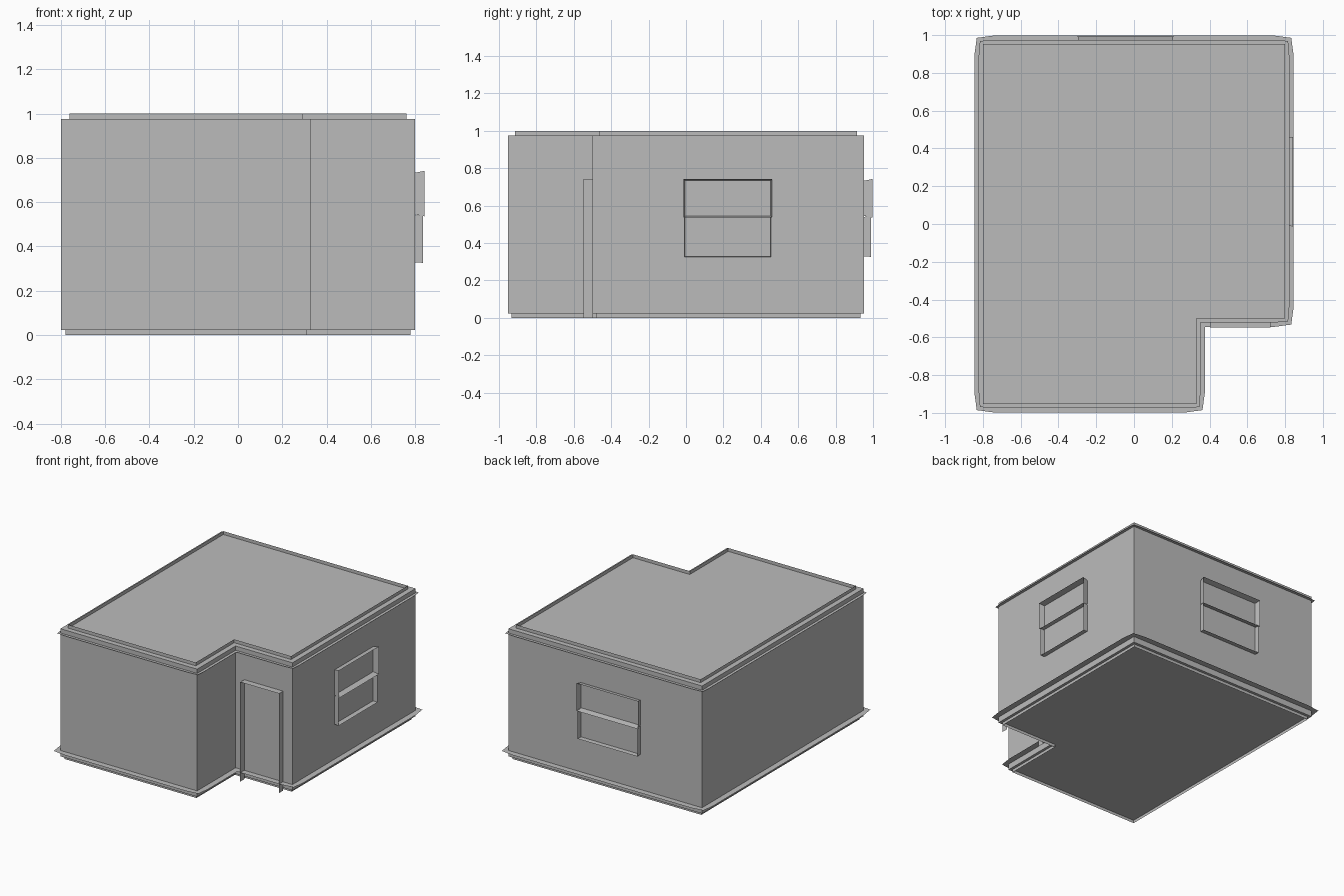
import bpy, bmesh
from mathutils import Vector

if "Cube" in bpy.data.objects:
    bpy.data.objects.remove(bpy.data.objects["Cube"])

grey = bpy.data.materials.new("plain_grey")
grey.diffuse_color = (0.5, 0.5, 0.5, 1)
grey.use_nodes = True
grey.node_tree.nodes["Principled BSDF"].inputs["Base Color"].default_value = grey.diffuse_color

# L-shaped footprint, counter-clockwise
PLAN = [Vector(p) for p in [(-0.8, -0.953), (0.33, -0.953), (0.33, -0.5),
                            (0.8, -0.5), (0.8, 0.953), (-0.8, 0.953)]]
FLOOR_Z, ROOF_Z = 0.022, 0.975


def finish(name, bm):
    me = bpy.data.meshes.new(name)
    bm.to_mesh(me)
    bm.free()
    me.materials.append(grey)
    ob = bpy.data.objects.new(name, me)
    bpy.context.collection.objects.link(ob)
    return ob


def corner_dirs():
    """For every corner: point, incoming and outgoing directions and outward normals."""
    out = []
    for i, p in enumerate(PLAN):
        a = (p - PLAN[i - 1]).normalized()
        b = (PLAN[(i + 1) % len(PLAN)] - p).normalized()
        out.append((p, a, b, Vector((a.y, -a.x)), Vector((b.y, -b.x))))
    return out


def prism(name, z0, z1):
    bm = bmesh.new()
    face = bm.faces.new([bm.verts.new((p.x, p.y, z0)) for p in PLAN])
    res = bmesh.ops.extrude_face_region(bm, geom=[face])
    top = [v for v in res["geom"] if isinstance(v, bmesh.types.BMVert)]
    bmesh.ops.translate(bm, verts=top, vec=(0, 0, z1 - z0))
    bmesh.ops.recalc_face_normals(bm, faces=bm.faces)
    return finish(name, bm)


def upstand(name, inset, z0, z1):
    """Thin vertical strip following the footprint, set in from the wall."""
    bm = bmesh.new()
    pts = [p - (n + m) * inset for p, a, b, n, m in corner_dirs()]
    low = [bm.verts.new((p.x, p.y, z0)) for p in pts]
    high = [bm.verts.new((p.x, p.y, z1)) for p in pts]
    for i in range(len(pts)):
        j = (i + 1) % len(pts)
        bm.faces.new((low[i], low[j], high[j], high[i]))
    return finish(name, bm)


def ledge(name, reach, z):
    """Thin flat strip around the wall, clipped at outer corners."""
    inner, outer = [], []
    for p, a, b, n, m in corner_dirs():
        if a.cross(b) > 0:
            inner += [p - a * 0.06, p, p + b * 0.06]
            outer += [p - a * 0.06 + n * reach, p + (n + m) * reach * 0.72,
                      p + b * 0.06 + m * reach]
        else:
            inner.append(p)
            outer.append(p + (n + m) * reach)
    bm = bmesh.new()
    vi = [bm.verts.new((p.x, p.y, z)) for p in inner]
    vo = [bm.verts.new((p.x, p.y, z)) for p in outer]
    for i in range(len(vi)):
        j = (i + 1) % len(vi)
        bm.faces.new((vi[i], vo[i], vo[j], vi[j]))
    return finish(name, bm)


def frame(name, origin, along, out, w, z0, z1, depth, flare=0.0, sides="LRTB"):
    """Thin open frame standing out from a wall; sides picks the edges to build."""
    o, u, n = Vector(origin), Vector(along), Vector(out)

    def pt(s, z, d, f):
        return o + u * s + n * d + Vector((0, 0, z)) + u * (f if s > w / 2 else -f)

    base = {"BL": pt(0, z0, 0, 0), "BR": pt(w, z0, 0, 0),
            "TR": pt(w, z1, 0, 0), "TL": pt(0, z1, 0, 0)}
    tip = {"BL": pt(0, z0 - flare, depth, flare), "BR": pt(w, z0 - flare, depth, flare),
           "TR": pt(w, z1 + flare, depth, flare), "TL": pt(0, z1 + flare, depth, flare)}
    edges = {"L": ("TL", "BL"), "R": ("BR", "TR"), "T": ("TR", "TL"), "B": ("BL", "BR")}
    bm = bmesh.new()
    for s in sides:
        p, q = edges[s]
        bm.faces.new([bm.verts.new(c) for c in (base[p], base[q], tip[q], tip[p])])
    bmesh.ops.remove_doubles(bm, verts=bm.verts, dist=1e-5)
    return finish(name, bm)


# Main body
prism("walls", FLOOR_Z, ROOF_Z)

# Roof and floor edge strips
upstand("roof_edge", 0.038, ROOF_Z, 1.0)
upstand("floor_edge", 0.02, 0.0, FLOOR_Z)

# Horizontal mouldings
ledge("cornice", 0.022, 0.943)
ledge("skirting", 0.045, 0.066)

# Door surround in the front recess
frame("door_frame", (0.402, -0.5, 0), (1, 0, 0), (0, -1, 0), 0.32, 0.0, 0.743, 0.048,
      sides="LRT")

# Two-sash windows on the right and back walls
for side, origin, along, out, w in [
        ("right", (0.8, -0.005, 0), (0, 1, 0), (1, 0, 0), 0.457),
        ("back", (0.2, 0.953, 0), (-1, 0, 0), (0, 1, 0), 0.49)]:
    frame(side + "_window_upper_sash", origin, along, out, w, 0.545, 0.733, 0.043, 0.009)
    frame(side + "_window_lower_sash", origin, along, out, w, 0.328, 0.54, 0.036, 0.002,
          sides="LRB")
